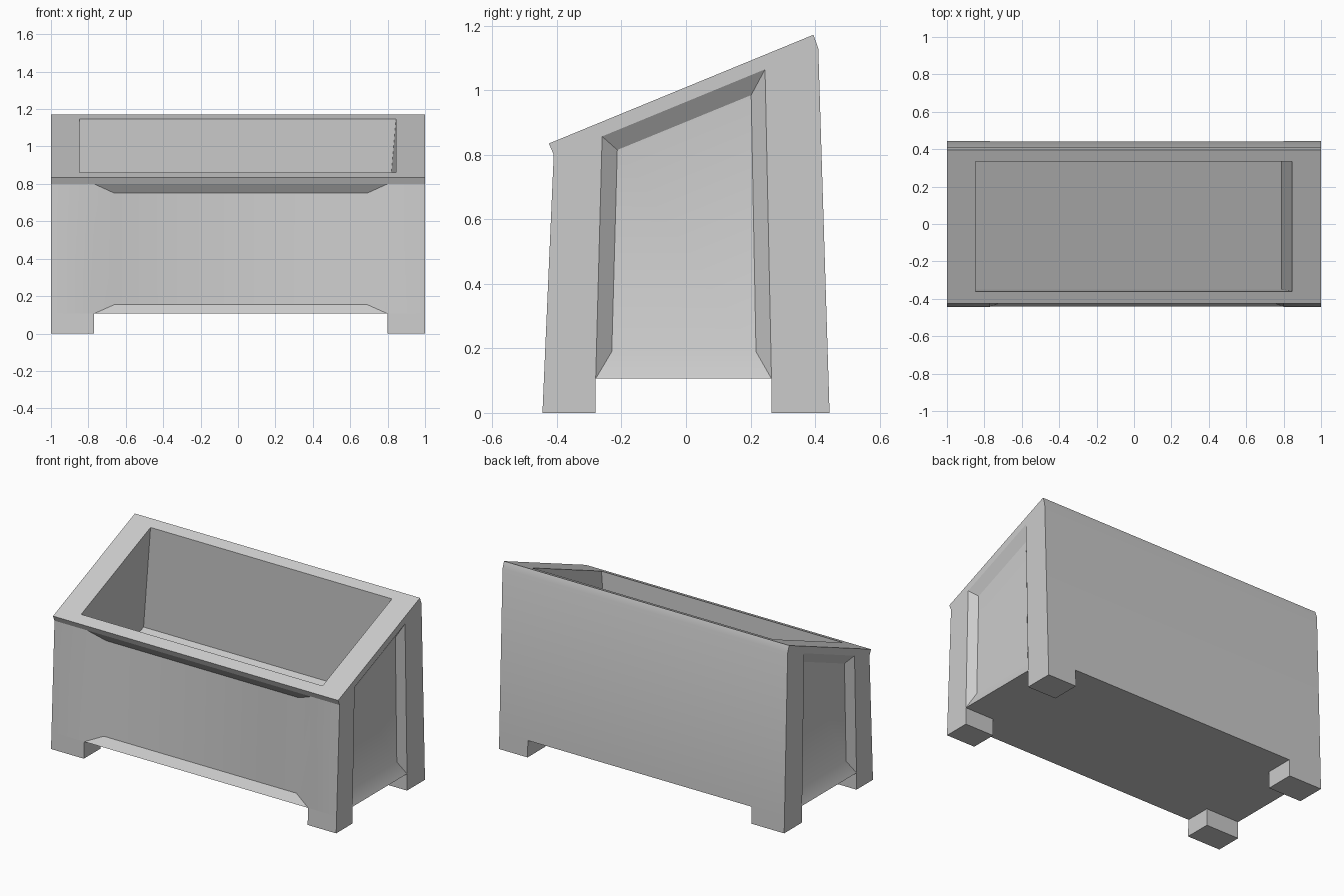
import bpy, bmesh, math

if "Cube" in bpy.data.objects:
    bpy.data.objects.remove(bpy.data.objects["Cube"])

BASE = 0.106  # underside height of the bin


def front_y(z):
    return -0.445 + 0.035 * z / 0.8


def back_y(z):
    return 0.445 - 0.035 * z / 1.13


def loft(name, a, b):
    """Closed solid between two matching loops."""
    bm = bmesh.new()
    va = [bm.verts.new(p) for p in a]
    vb = [bm.verts.new(p) for p in b]
    n = len(va)
    bm.faces.new(va)
    bm.faces.new(vb[::-1])
    for i in range(n):
        j = (i + 1) % n
        bm.faces.new((va[j], va[i], vb[i], vb[j]))
    bmesh.ops.recalc_face_normals(bm, faces=bm.faces)
    me = bpy.data.meshes.new(name)
    bm.to_mesh(me)
    bm.free()
    ob = bpy.data.objects.new(name, me)
    bpy.context.collection.objects.link(ob)
    return ob


def cut(body, name, outer, inner, extend=0.2):
    """Cut a tapered recess, extending the taper past the surface."""
    out = [[o + extend * (o - i) for o, i in zip(p, q)]
           for p, q in zip(outer, inner)]
    cutter = loft(name, out, inner)
    cutter.hide_render = True
    mod = body.modifiers.new(name, 'BOOLEAN')
    mod.operation = 'DIFFERENCE'
    mod.solver = 'EXACT'
    mod.object = cutter
    bpy.context.view_layer.objects.active = body
    bpy.ops.object.modifier_apply(modifier=name)
    bpy.data.objects.remove(cutter)


# Sloped bin body: side profile extruded across the width
profile = [(front_y(BASE), BASE), (-0.41, 0.80), (-0.425, 0.835),
           (0.395, 1.172), (0.41, 1.13), (back_y(BASE), BASE)]
body = loft("bin_body", [(-1, y, z) for y, z in profile],
            [(1, y, z) for y, z in profile])

# Open compartment: the rim pushed down, drifting sideways, floor parallel to rim
rim = [(-0.848, -0.36, 0.861), (0.845, -0.36, 0.861),
       (0.845, 0.335, 1.147), (-0.848, 0.335, 1.147)]
cut(body, "compartment_cutter", rim,
    [(x - 0.056, y + 0.01, z - 0.65) for x, y, z in rim])

# Recessed front panel
outer = [(-0.77, BASE), (0.80, BASE), (0.80, 0.80), (-0.77, 0.80)]
inner = [(-0.66, 0.155), (0.69, 0.155), (0.69, 0.75), (-0.66, 0.75)]
cut(body, "front_panel_cutter", [(x, front_y(z), z) for x, z in outer],
    [(x, front_y(z) + 0.037, z) for x, z in inner])

# Recessed side panels
outer = [(-0.28, BASE), (0.265, BASE), (0.245, 1.065), (-0.26, 0.857)]
inner = [(-0.23, 0.19), (0.217, 0.19), (0.202, 0.985), (-0.213, 0.815)]
for side, s in (("left", -1), ("right", 1)):
    cut(body, side + "_panel_cutter", [(s, y, z) for y, z in outer],
        [(s * 0.962, y, z) for y, z in inner])

# Soft shading across the shallow bevels
body.select_set(True)
bpy.ops.object.shade_smooth_by_angle(angle=math.radians(30))

# Four corner feet continuing the wall taper
for side, x0, x1 in (("left", -1, -0.77), ("right", 0.80, 1)):
    for end, edge, y_in in (("front", front_y, -0.28), ("back", back_y, 0.265)):
        foot = [(edge(0), 0), (y_in, 0), (y_in, BASE), (edge(BASE), BASE)]
        loft(f"{end}_{side}_foot", [(x0, y, z) for y, z in foot],
             [(x1, y, z) for y, z in foot])
